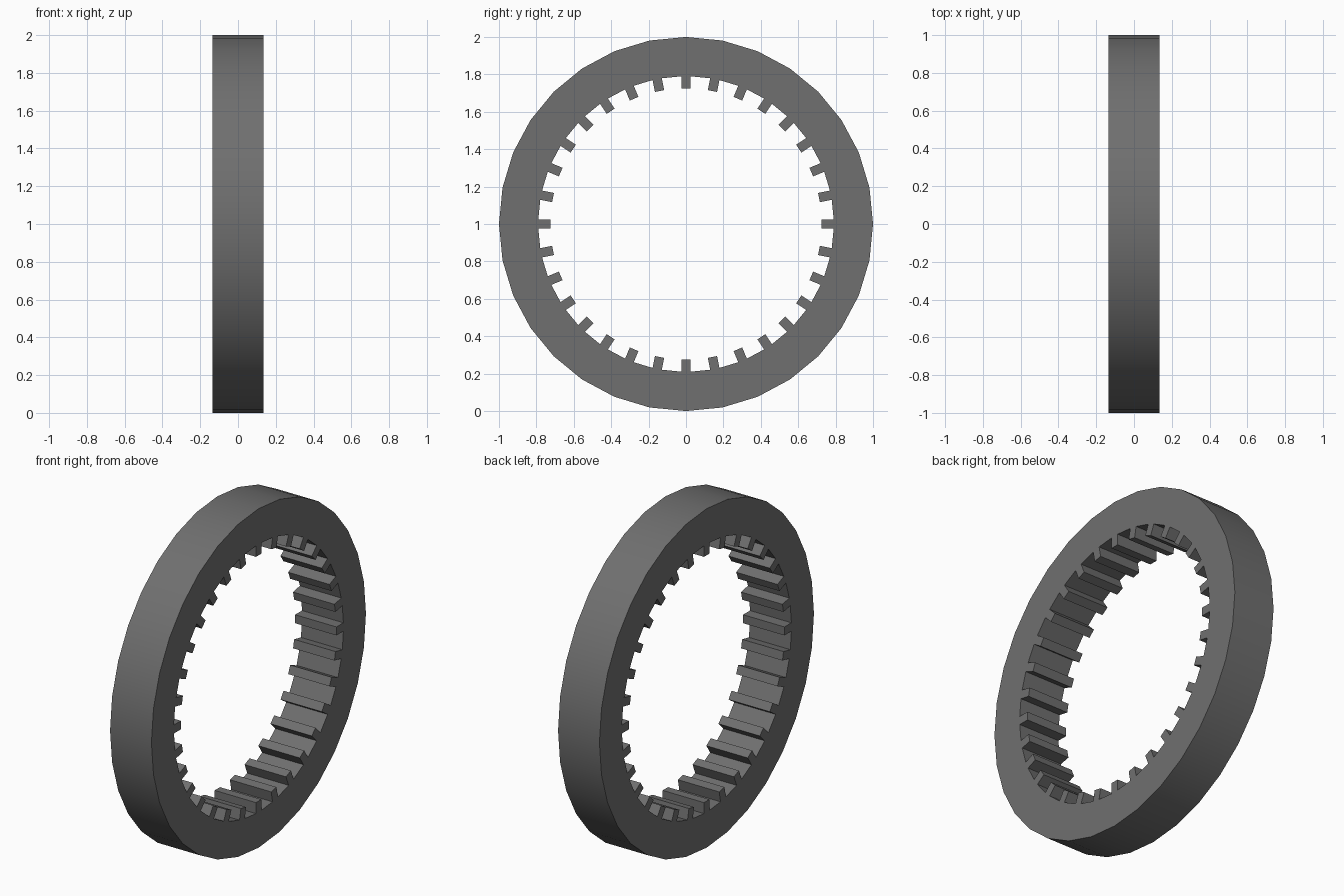
import bpy, bmesh
from math import sin, cos, tau, sqrt, radians

if "Cube" in bpy.data.objects:
    bpy.data.objects.remove(bpy.data.objects["Cube"])

SIDES = 32
R_OUT, R_IN, R_TIP = 1.0, 0.79, 0.725
HALF_W = 0.135      # half thickness along x
TOOTH = 0.025       # half width of a tooth


def point(radius, angle, offset, x):
    """Point at a radius and sideways offset, turned around the x axis."""
    return (x, radius * sin(angle) + offset * cos(angle),
            1 + radius * cos(angle) - offset * sin(angle))


bm = bmesh.new()
root = sqrt(R_IN ** 2 - TOOTH ** 2)

# Profile points of each sector, on both sides of the ring
sectors = []
for i in range(SIDES):
    a = tau * i / SIDES
    pts = [(R_OUT, 0), (root, -TOOTH), (R_TIP, -TOOTH), (R_TIP, TOOTH), (root, TOOTH)]
    sectors.append([[bm.verts.new(point(r, a, o, x)) for x in (-HALF_W, HALF_W)]
                    for r, o in pts])

for i in range(SIDES):
    rim, r0, t0, t1, r1 = sectors[i]
    rim_n, r0_n = sectors[(i + 1) % SIDES][:2]
    # Flat side faces: tooth, wedge above it, and the band to the next tooth
    for s in (0, 1):
        bm.faces.new([v[s] for v in (r0, t0, t1, r1)])
        bm.faces.new([v[s] for v in (rim, r0, r1)])
        bm.faces.new([v[s] for v in (rim, r1, r0_n, rim_n)])
    # Walls across the thickness: outer rim, tooth flanks, tip and valley
    for p, q in ((rim, rim_n), (r0, t0), (t0, t1), (t1, r1), (r1, r0_n)):
        bm.faces.new((p[0], q[0], q[1], p[1]))

bmesh.ops.recalc_face_normals(bm, faces=bm.faces)
mesh = bpy.data.meshes.new("internal_gear_ring")
bm.to_mesh(mesh)
bm.free()
ring = bpy.data.objects.new("internal_gear_ring", mesh)
bpy.context.collection.objects.link(ring)

# Dark grey material
dark = bpy.data.materials.new("dark_grey")
dark.diffuse_color = (0.16, 0.16, 0.16, 1)
dark.use_nodes = True
dark.node_tree.nodes["Principled BSDF"].inputs["Base Color"].default_value = dark.diffuse_color
mesh.materials.append(dark)

# Smooth outer rim, sharp teeth and side edges
bpy.context.view_layer.objects.active = ring
ring.select_set(True)
bpy.ops.object.shade_smooth_by_angle(angle=radians(30))
